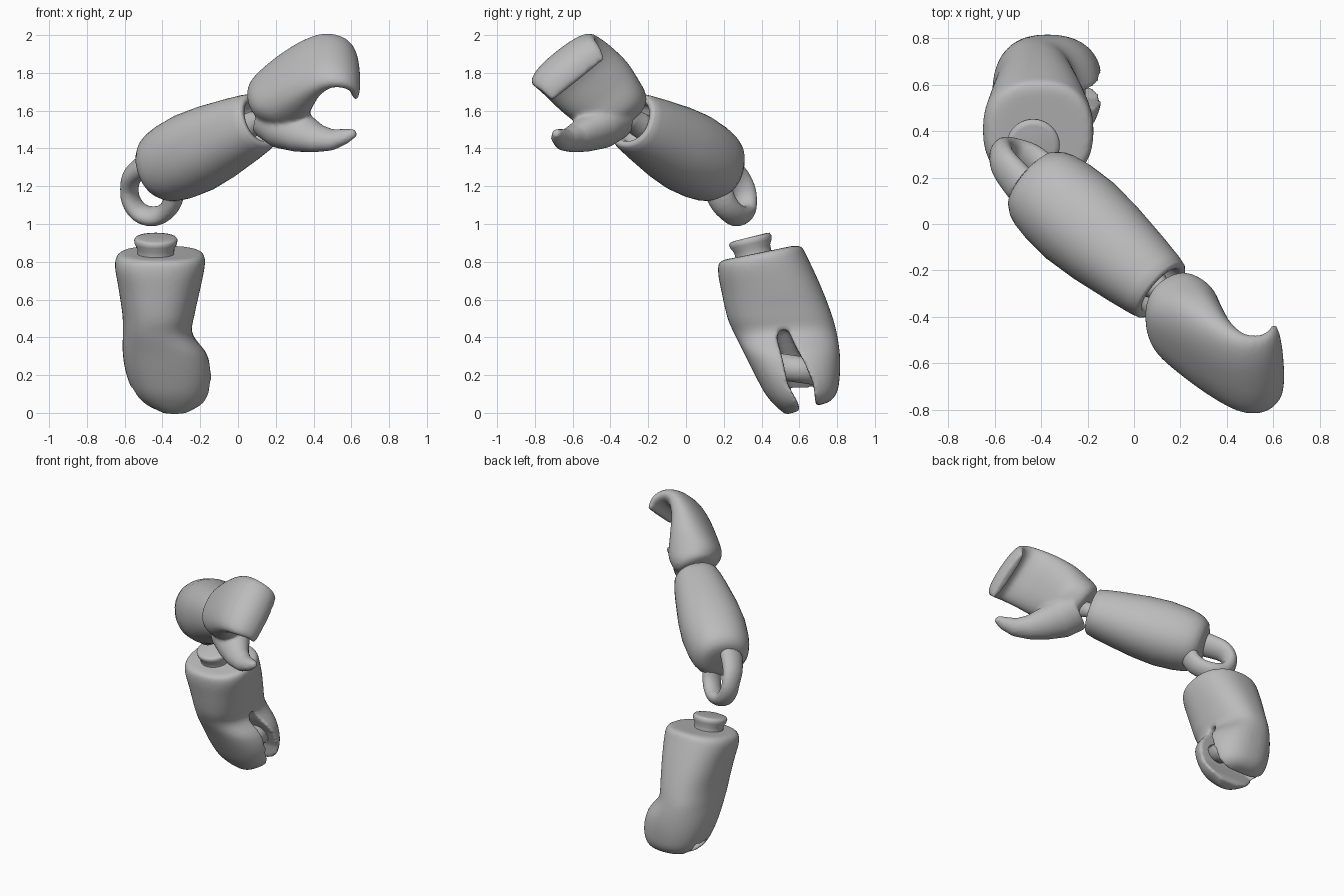
import bpy, bmesh, math
from mathutils import Vector as V

if "Cube" in bpy.data.objects:
    bpy.data.objects.remove(bpy.data.objects["Cube"])

grey = bpy.data.materials.new("plain_grey")
grey.use_nodes = True
COL = (0.5, 0.5, 0.5, 1)
grey.diffuse_color = COL
grey.node_tree.nodes["Principled BSDF"].inputs["Base Color"].default_value = COL


def refine(rows, steps=4):
    """Run a smooth curve through rows of numbers."""
    out = []
    last = len(rows) - 1
    for i in range(last):
        p, q, r, s = (rows[min(max(k, 0), last)] for k in range(i - 1, i + 3))
        for j in range(steps):
            t = j / steps
            out.append([b + t / 2 * (c - a + t * (2 * a - 5 * b + 4 * c - d
                                                  + t * (3 * (b - c) + d - a)))
                        for a, b, c, d in zip(p, q, r, s)])
    return out + [list(rows[-1])]


def loft(bm, sections, power=2.0, n=40):
    """Skin superellipse rings, each (centre, half vector a, half vector b)."""
    rings = []
    for c, a, b in sections:
        ring = []
        for i in range(n):
            t = 2 * math.pi * i / n
            ca, sa = math.cos(t), math.sin(t)
            u = math.copysign(abs(ca) ** (2 / power), ca)
            v = math.copysign(abs(sa) ** (2 / power), sa)
            ring.append(bm.verts.new(V(c) + a * u + b * v))
        rings.append(ring)
    for r, q in zip(rings, rings[1:]):
        for i in range(n):
            j = (i + 1) % n
            bm.faces.new((r[i], r[j], q[j], q[i]))
    bm.faces.new(rings[0][::-1])
    bm.faces.new(rings[-1])


def tube(bm, points, radii, wide=1.0, side=V((0, 0, 1))):
    """Skin a tube along a path; 'wide' stretches it along 'side'."""
    secs = []
    for i, p in enumerate(points):
        d = V(points[min(i + 1, len(points) - 1)]) - V(points[max(i - 1, 0)])
        d.normalize()
        a = (side - d * side.dot(d)).normalized()
        secs.append((p, a * radii[i] * wide, d.cross(a) * radii[i]))
    loft(bm, secs)


def make(name, bm):
    bmesh.ops.recalc_face_normals(bm, faces=bm.faces)
    me = bpy.data.meshes.new(name)
    bm.to_mesh(me)
    bm.free()
    ob = bpy.data.objects.new(name, me)
    bpy.context.collection.objects.link(ob)
    me.materials.append(grey)
    for f in me.polygons:
        f.use_smooth = True
    return ob


def soften(ob, voxel=0.011, steps=8):
    """Fuse overlapping volumes and round the joins."""
    m = ob.modifiers.new("fuse", "REMESH")
    m.mode, m.voxel_size, m.use_smooth_shade = "VOXEL", voxel, True
    s = ob.modifiers.new("round", "SMOOTH")
    s.factor, s.iterations = 0.5, steps


# Upper arm: x range, then front and back edge of each tilted section
ARM = [(-.57, -.23, .25, .82, .57, .885), (-.63, -.185, .18, .80, .61, .88),
       (-.652, -.175, .17, .74, .64, .83), (-.632, -.20, .19, .63, .71, .68),
       (-.612, -.23, .22, .50, .765, .54), (-.61, -.24, .26, .41, .797, .43),
       (-.61, -.16, .31, .31, .815, .31), (-.59, -.135, .365, .20, .815, .20),
       (-.55, -.15, .42, .10, .80, .11), (-.49, -.19, .475, .035, .76, .06),
       (-.41, -.26, .53, -.01, .70, .04)]
bm = bmesh.new()
secs = []
for x0, x1, y0, z0, y1, z1 in refine(ARM):
    c = V(((x0 + x1) / 2, (y0 + y1) / 2, (z0 + z1) / 2))
    secs.append((c, V(((x1 - x0) / 2, 0, 0)), V((0, (y1 - y0) / 2, (z1 - z0) / 2))))
loft(bm, secs, 2.35)
upper_arm = make("upper_arm", bm)

# Elbow slot cutter, deeper towards the bottom
SLOT = [(.50, .44), (.48, .40), (.51, .29), (.54, .15), (.595, .05), (.61, -.04),
        (.695, -.04), (.675, .15), (.63, .26), (.575, .36), (.54, .44)]
bm = bmesh.new()
near = [bm.verts.new((0.1, y, z)) for y, z in SLOT]
far = [bm.verts.new((-.66 + .75 * z, y, z)) for y, z in SLOT]
bm.faces.new(near)
bm.faces.new(far[::-1])
for i in range(len(SLOT)):
    j = (i + 1) % len(SLOT)
    bm.faces.new((near[i], far[i], far[j], near[j]))
cutter = make("elbow_slot_cutter", bm)
cutter.hide_render = True
cutter.hide_set(True)
cutter.display_type = "WIRE"
cut = upper_arm.modifiers.new("slot", "BOOLEAN")
cut.operation, cut.object, cut.solver = "DIFFERENCE", cutter, "EXACT"
soften(upper_arm, steps=9)

# Elbow pin across the slot
bm = bmesh.new()
tube(bm, [(-.28, .46, .25), (-.28, .74, .21)], [.07, .07])
make("elbow_pin", bm)

# Shoulder peg with flared head
bm = bmesh.new()
tube(bm, [(-.435, .365, .80), (-.435, .357, .84), (-.435, .35, .87), (-.435, .344, .895),
          (-.435, .340, .915), (-.435, .337, .926), (-.435, .336, .93)],
     [.10, .097, .098, .112, .115, .108, .09], side=V((1, 0, 0)))
make("shoulder_peg", bm)

# Forearm with a blunt elbow end and a hollow wrist socket
start, end = V((-.425, .18, 1.285)), V((.12, -.29, 1.55))
axis = end - start
FORE = [(-.035, .09), (-.03, .125), (-.01, .158), (.035, .183), (.09, .198), (.18, .21),
        (.35, .218), (.55, .207), (.8, .18), (.93, .163), (.985, .152), (1.0, .14),
        (.995, .118), (.95, .108), (.84, .10)]
bm = bmesh.new()
tube_dir = axis.normalized()
up = (V((0, 0, 1)) - tube_dir * tube_dir.z).normalized()
lat = tube_dir.cross(up)
loft(bm, [(start + axis * t, up * r, lat * r) for t, r in FORE], 2.15)
make("forearm", bm)

# Elbow loop, leaning back as it hangs
bm = bmesh.new()
LOOP = [(-.33, .10, 1.25, .058), (-.335, .165, 1.18, .054), (-.35, .20, 1.11, .05),
        (-.39, .245, 1.06, .047), (-.45, .285, 1.04, .048), (-.52, .31, 1.06, .046),
        (-.565, .315, 1.12, .046), (-.575, .30, 1.19, .047), (-.555, .25, 1.26, .053),
        (-.48, .16, 1.32, .06)]
path = refine(LOOP, 3)
tube(bm, [p[:3] for p in path], [p[3] for p in path], 1.45, V((.3, .8, .45)))
soften(make("elbow_loop", bm), .01, 6)

# Hand: broad curled fingers (centre, half thickness, half width) and a thumb
across = V((-.06, .78, .62)).normalized()
PALM = [(.15, -.32, 1.595, .10, .11), (.17, -.345, 1.61, .14, .155),
        (.212, -.41, 1.65, .168, .195), (.28, -.488, 1.73, .137, .217),
        (.37, -.578, 1.815, .095, .217), (.465, -.64, 1.863, .068, .212),
        (.55, -.645, 1.857, .055, .205), (.602, -.61, 1.82, .042, .195),
        (.615, -.57, 1.765, .027, .182)]
bm = bmesh.new()
path = refine(PALM)
secs = []
for i, (x, y, z, thick, width) in enumerate(path):
    d = V(path[min(i + 1, len(path) - 1)][:3]) - V(path[max(i - 1, 0)][:3])
    secs.append(((x, y, z), across * width, d.cross(across).normalized() * thick))
loft(bm, secs, 2.35)
tube(bm, [(.19, -.37, 1.57), (.26, -.45, 1.515), (.34, -.53, 1.478), (.42, -.60, 1.452),
          (.50, -.645, 1.445), (.57, -.675, 1.465), (.625, -.69, 1.485)],
     [.12, .115, .092, .068, .052, .038, .02], 1.2, across)
soften(make("hand", bm), steps=12)

# Wrist peg linking the hand to the socket
bm = bmesh.new()
tube(bm, [end - axis * .18, end - axis * .06, end, end + axis * .12],
     [.07, .065, .045, .06])
make("wrist_peg", bm)
